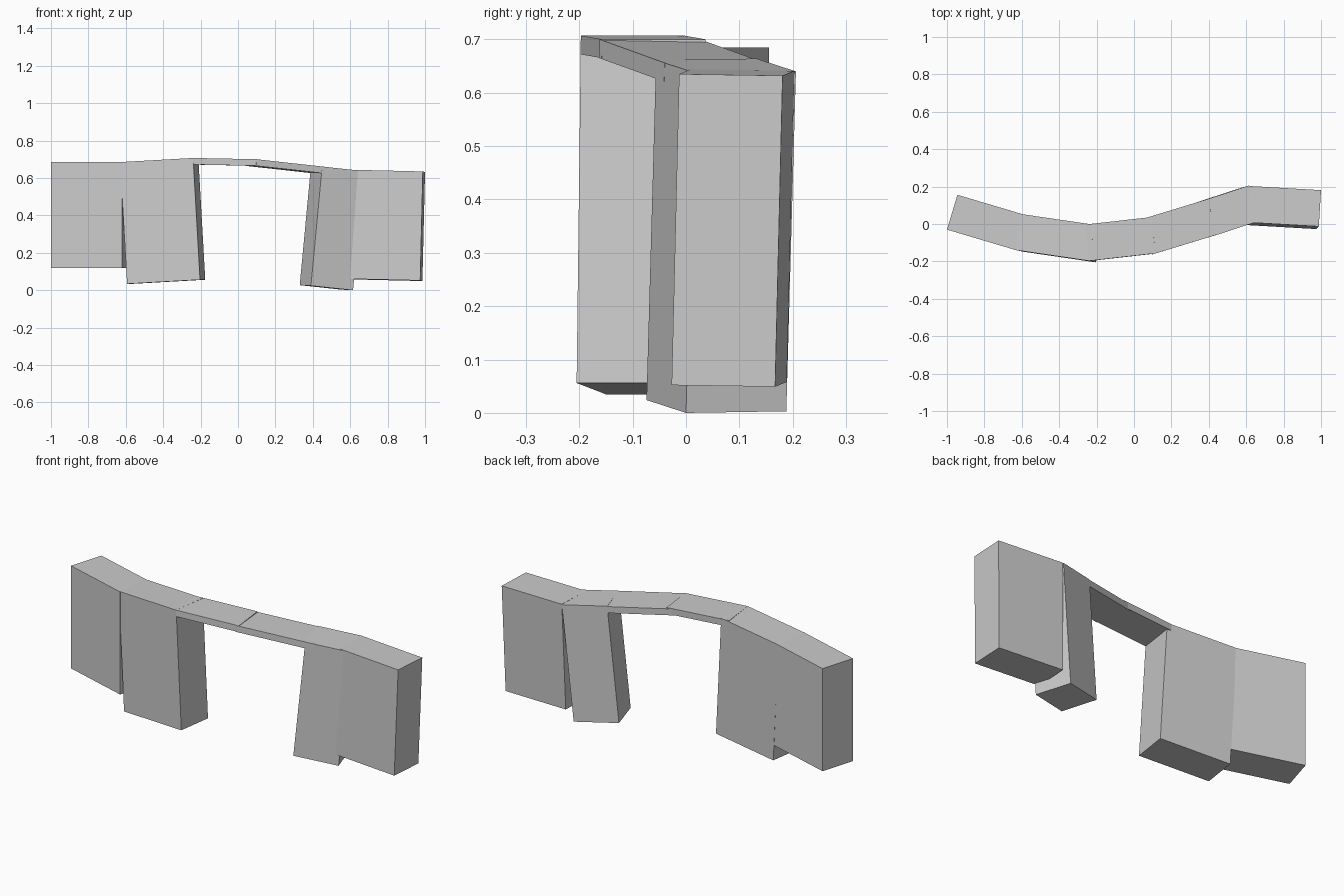
import bpy
from mathutils import Vector


def block(name, start, end, depth, drop):
    """Slanted box: top front edge start->end, swept by depth (back) and drop (down)."""
    a, b, d, h = (Vector(v) for v in (start, end, depth, drop))
    top = [a, b, b + d, a + d]
    verts = [p + h for p in top] + top
    faces = [(3, 2, 1, 0), (4, 5, 6, 7)]
    faces += [(i, (i + 1) % 4, (i + 1) % 4 + 4, i + 4) for i in range(4)]
    mesh = bpy.data.meshes.new(name)
    mesh.from_pydata([tuple(v) for v in verts], [], faces)
    obj = bpy.data.objects.new(name, mesh)
    bpy.context.collection.objects.link(obj)
    return obj


# Left wall sections
block("left_outer_wall", (-1.0, -0.03, 0.685), (-0.62, -0.143, 0.685),
      (0.056, 0.186, 0), (0, 0, -0.567))
block("left_inner_wall", (-0.63, -0.14, 0.685), (-0.24, -0.197, 0.707),
      (0.028, 0.193, 0), (0.037, -0.008, -0.651))

# Thin lintels bridging the doorway
block("left_lintel", (-0.24, -0.197, 0.707), (0.115, -0.157, 0.7),
      (-0.022, 0.194, 0), (0.001, -0.001, -0.035))
block("right_lintel", (0.1, -0.162, 0.7), (0.5, -0.04, 0.656),
      (-0.058, 0.188, 0), (-0.003, -0.001, -0.035))

# Right wall sections
block("right_inner_wall", (0.45, -0.056, 0.661), (0.675, 0.018, 0.637),
      (-0.06, 0.188, 0.003), (-0.06, -0.018, -0.637))
block("right_outer_wall", (0.605, 0.009, 0.644), (0.988, -0.013, 0.635),
      (0.012, 0.194, -0.003), (-0.014, -0.014, -0.583))
